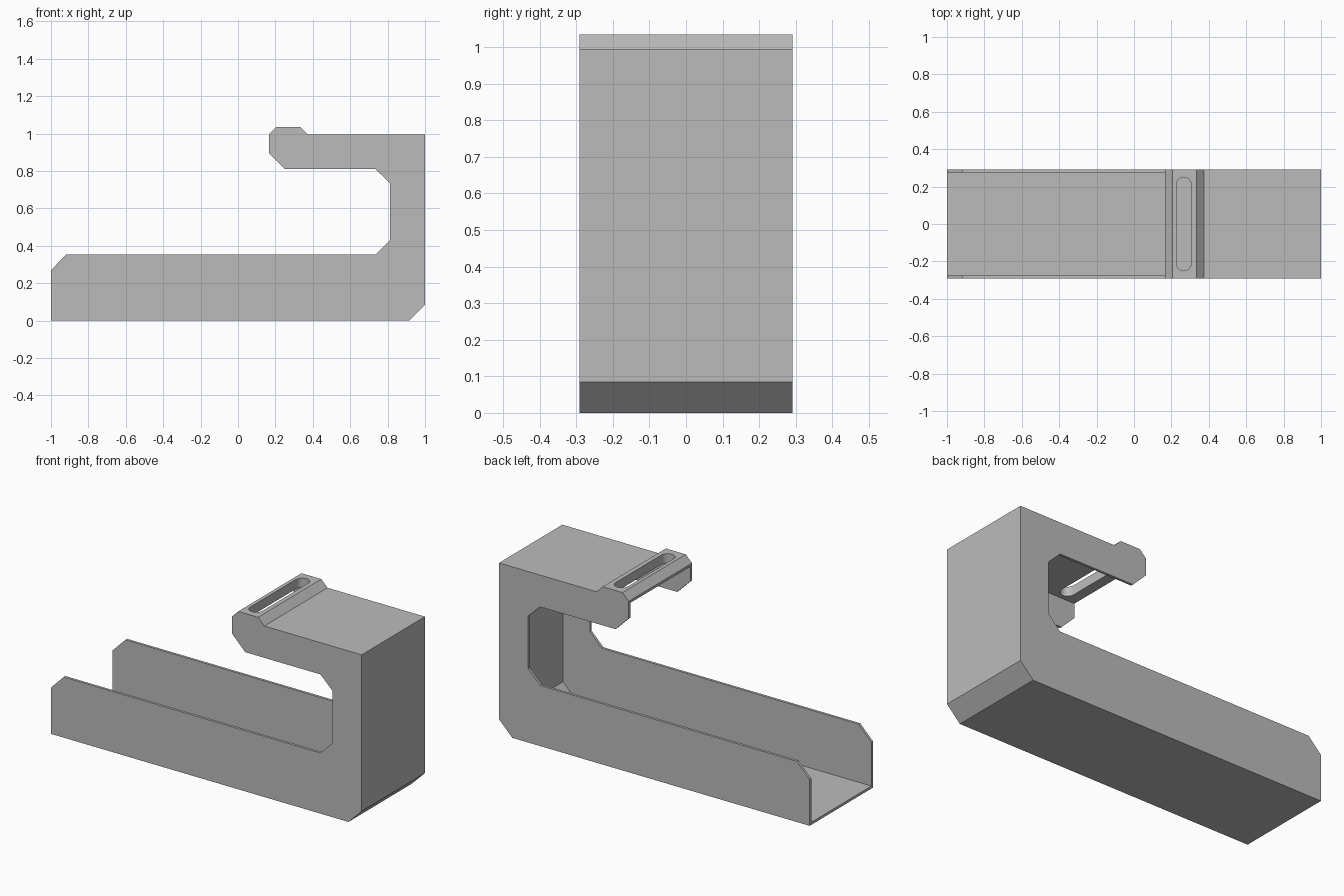
import bpy, bmesh, math

cube = bpy.data.objects.get("Cube")
if cube:
    bpy.data.objects.remove(cube, do_unlink=True)

HALF_WIDTH = 0.291
T = 0.015          # sheet thickness
TOP = 0.995        # height of the upper plate

grey = bpy.data.materials.new("plain grey")
grey.use_nodes = True
colour = (0.5, 0.5, 0.5, 1)
grey.diffuse_color = colour
grey.node_tree.nodes["Principled BSDF"].inputs["Base Color"].default_value = colour


def prism(name, points, offset):
    """Extrude a closed outline of 3D points along an offset vector."""
    bm = bmesh.new()
    face = bm.faces.new([bm.verts.new(p) for p in points])
    grown = bmesh.ops.extrude_face_region(bm, geom=[face])["geom"]
    verts = [g for g in grown if isinstance(g, bmesh.types.BMVert)]
    bmesh.ops.translate(bm, verts=verts, vec=offset)
    bmesh.ops.recalc_face_normals(bm, faces=bm.faces)
    mesh = bpy.data.meshes.new(name)
    bm.to_mesh(mesh)
    bm.free()
    mesh.materials.append(grey)
    obj = bpy.data.objects.new(name, mesh)
    bpy.context.collection.objects.link(obj)
    return obj


def side_prism(name, outline, half):
    return prism(name, [(x, -half, z) for x, z in outline], (0, 2 * half, 0))


def cut(target, cutter):
    """Subtract the cutter, apply, and discard it."""
    cutter.hide_render = True
    mod = target.modifiers.new("cut", 'BOOLEAN')
    mod.operation = 'DIFFERENCE'
    mod.solver = 'EXACT'
    mod.object = cutter
    bpy.context.view_layer.objects.active = target
    bpy.ops.object.modifier_apply(modifier=mod.name)
    bpy.data.objects.remove(cutter, do_unlink=True)


# Hooked bracket silhouette: base channel, upright, upper arm with raised lip
bracket = side_prism("bracket", [
    (-1, 0), (0.915, 0), (1, 0.085), (1, TOP), (0.373, TOP),
    (0.333, 1.035), (0.205, 1.035), (0.165, TOP), (0.165, 0.895),
    (0.25, 0.81), (0.735, 0.81), (0.812, 0.735), (0.812, 0.43),
    (0.735, 0.353), (-0.918, 0.353), (-1, 0.27)], HALF_WIDTH)

# Hollow interior, open along the inner edge and at the free end
bend = T * math.tan(math.pi / 8)
cut(bracket, side_prism("hollow_cutter", [
    (-1.1, T), (0.915 - bend, T), (1 - T, 0.085 + bend),
    (1 - T, TOP - T), (-1.1, TOP - T)], HALF_WIDTH - T))

# Round-ended slot through the raised lip
radius, straight, steps = 0.04, 0.21, 12
slot = []
for start, y in ((0, straight), (math.pi, -straight)):
    for i in range(steps + 1):
        a = start + math.pi * i / steps
        slot.append((0.266 + radius * math.cos(a), y + radius * math.sin(a), 0.9))
cut(bracket, prism("slot_cutter", slot, (0, 0, 0.2)))

bracket.select_set(True)
bpy.context.view_layer.objects.active = bracket
bpy.ops.object.shade_smooth_by_angle(angle=math.radians(30))
